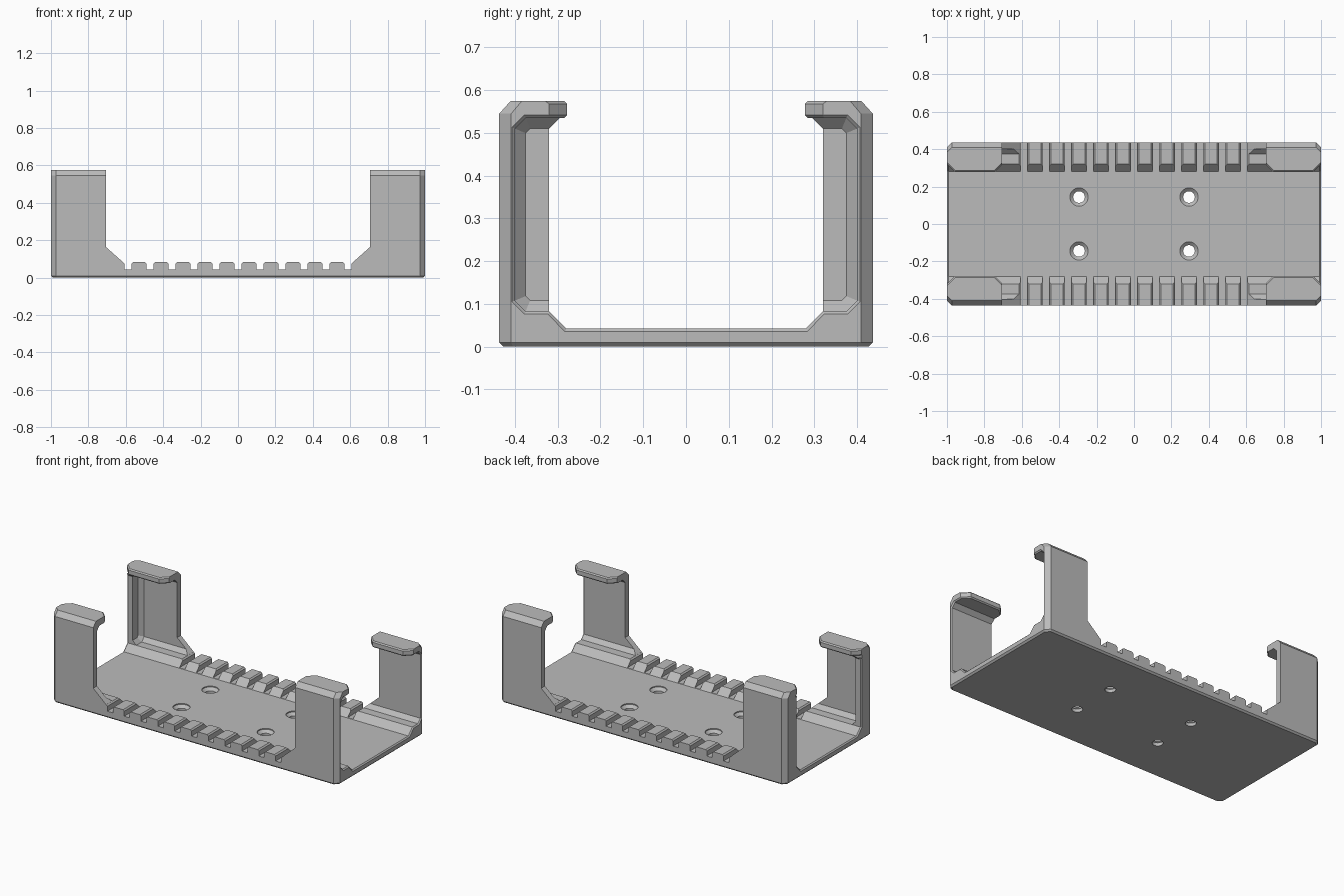
import bpy, bmesh, math
from mathutils import Vector

if "Cube" in bpy.data.objects:
    bpy.data.objects.remove(bpy.data.objects["Cube"], do_unlink=True)

LONG, WIDE, TALL = 1.0, 0.437, 0.575
RAIL, FLOOR, LIP = 0.083, 0.042, 0.535


def offset(poly, d):
    """Grow a counter-clockwise outline by d with mitred corners."""
    out = []
    for i, p in enumerate(poly):
        p = Vector(p)
        a = (p - Vector(poly[i - 1])).normalized()
        b = (Vector(poly[(i + 1) % len(poly)]) - p).normalized()
        na, nb = Vector((a.y, -a.x)), Vector((b.y, -b.x))
        out.append(tuple(p + (na + nb) * d / (1 + na.dot(nb))))
    return out


def mirrored(right):
    """Close a right-hand outline (bottom to top) with its mirror image."""
    return right + [(-u, v) for u, v in reversed(right)]


def loft(name, axis, sections):
    """Solid through (position, outline) sections along an axis."""
    place = {"x": lambda p, u, v: (p, u, v),
             "y": lambda p, u, v: (u, p, v),
             "z": lambda p, u, v: (u, v, p)}[axis]
    bm = bmesh.new()
    rings = [[bm.verts.new(place(p, u, v)) for u, v in poly] for p, poly in sections]
    for lo, hi in zip(rings, rings[1:]):
        n = len(lo)
        for i in range(n):
            j = (i + 1) % n
            bm.faces.new((lo[i], lo[j], hi[j], hi[i]))
    bm.faces.new(rings[0])
    bm.faces.new(rings[-1])
    bmesh.ops.recalc_face_normals(bm, faces=bm.faces)
    mesh = bpy.data.meshes.new(name)
    bm.to_mesh(mesh)
    bm.free()
    obj = bpy.data.objects.new(name, mesh)
    bpy.context.scene.collection.objects.link(obj)
    return obj


# Outer block: chamfered plan, bevelled foot and sloped shoulders
c = 0.028
plan = mirrored([(LONG - c, -WIDE), (LONG, c - WIDE), (LONG, WIDE - c), (LONG - c, WIDE)])
shoulder = [(x, max(-0.41, min(0.41, y))) for x, y in plan]
shoulder = [(x, y * 0.41 / WIDE) for x, y in plan]
cradle = loft("cradle", "z", [(0, offset(plan, -0.01)), (0.01, plan),
                              (TALL - 0.03, plan), (TALL, shoulder)])
cutters = []

# Through opening, flared slightly at both ends
opening = mirrored([(0.28, FLOOR), (0.32, RAIL), (0.32, 0.51), (0.295, LIP)])
flare = offset(opening, 0.007)
cutters.append(loft("opening_cutter", "x", [(-1.1, flare), (-LONG, flare), (-0.993, opening),
                                            (0.993, opening), (LONG, flare), (1.1, flare)]))

# Wider pocket, closed by a stop flange at the -x end
pocket = mirrored([(0.375, RAIL), (0.4, 0.108), (0.4, 0.51), (0.375, LIP)])
wide = offset(pocket, 0.007)
cutters.append(loft("pocket_cutter", "x", [(-0.96, offset(pocket, -0.025)), (-0.935, pocket),
                                           (0.993, pocket), (LONG, wide), (1.1, wide)]))

# Gap between the retaining lips, with clipped lip corners
quarter = [(0.66, 0.363), (0.745, 0.278), (0.958, 0.278), (1.04, 0.36)]
gap = mirrored([(x, -y) for x, y in quarter] + quarter[::-1])
eased = offset(gap, 0.007)
cutters.append(loft("lip_gap_cutter", "z", [(0.52, eased), (LIP, eased), (LIP + 0.007, gap),
                                            (TALL - 0.007, gap), (TALL, eased), (0.7, eased)]))

# Side windows that leave four corner posts
window = mirrored([(0.615, RAIL), (0.705, 0.163), (0.705, 0.8)])
cutters.append(loft("window_cutter", "y", [(-0.6, window), (0.6, window)]))

# Notches between the rail teeth
for k in range(11):
    x = (k - 5) * 0.1175
    notch = mirrored([(0.019, FLOOR + 0.002), (0.019, RAIL - 0.008),
                      (0.027, RAIL), (0.027, RAIL + 0.02)])
    notch = [(u + x, v) for u, v in notch]
    cutters.append(loft("notch_cutter", "y", [(-0.6, notch), (0.6, notch)]))

# Countersunk screw holes
for sx in (-1, 1):
    for sy in (-1, 1):
        def ring(r):
            return [(sx * 0.294 + r * math.cos(t * math.pi / 16),
                     sy * 0.144 + r * math.sin(t * math.pi / 16)) for t in range(32)]
        cutters.append(loft("screw_cutter", "z", [(-0.05, ring(0.031)), (0.02, ring(0.031)),
                                                  (0.036, ring(0.049)), (0.07, ring(0.049))]))

# Carve the block and discard the cutters
for cutter in cutters:
    cutter.hide_render = True
    mod = cradle.modifiers.new(cutter.name, "BOOLEAN")
    mod.operation, mod.solver, mod.object = "DIFFERENCE", "EXACT", cutter
bpy.context.view_layer.update()
graph = bpy.context.evaluated_depsgraph_get()
carved = bpy.data.meshes.new_from_object(cradle.evaluated_get(graph))
cradle.modifiers.clear()
cradle.data = carved
for cutter in cutters:
    bpy.data.objects.remove(cutter, do_unlink=True)

# Plain grey plastic
grey = bpy.data.materials.new("grey_plastic")
grey.use_nodes = True
grey.diffuse_color = (0.5, 0.5, 0.5, 1)
grey.node_tree.nodes["Principled BSDF"].inputs["Base Color"].default_value = (0.5, 0.5, 0.5, 1)
carved.materials.clear()
carved.materials.append(grey)

# Smooth only the round hole walls
bpy.context.view_layer.objects.active = cradle
cradle.select_set(True)
bpy.ops.object.shade_smooth_by_angle(angle=math.radians(25))
